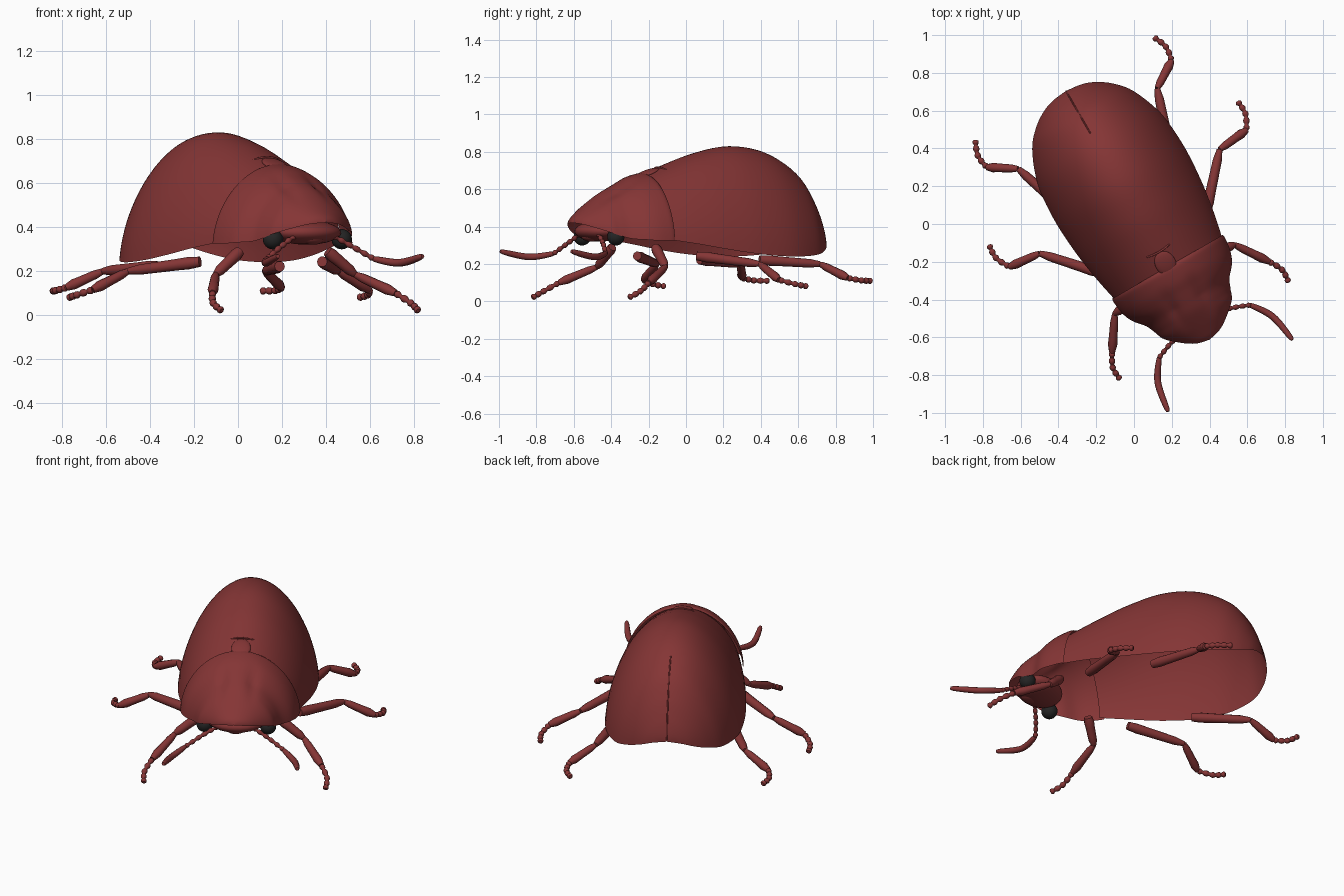
import bpy
import bmesh
from math import sin, cos, pi, radians, exp
from mathutils import Matrix, Vector

cube = bpy.data.objects.get("Cube")
if cube:
    bpy.data.objects.remove(cube)

# The beetle is built facing -y, then turned on the spot
PLACE = Matrix.Rotation(radians(30), 4, 'Z') @ Matrix.Translation((0.04, 0, 0))


def make_material(name, color):
    mat = bpy.data.materials.new(name)
    mat.use_nodes = True
    mat.diffuse_color = color
    mat.node_tree.nodes["Principled BSDF"].inputs["Base Color"].default_value = color
    return mat


RED = make_material("shell_red", (0.235, 0.036, 0.036, 1))
BLACK = make_material("eye_black", (0.018, 0.018, 0.018, 1))


def add_mesh(name, mesh, mat, sharp=40):
    mesh.materials.clear()
    mesh.materials.append(mat)
    for poly in mesh.polygons:
        poly.use_smooth = True
    mesh.set_sharp_from_angle(angle=radians(sharp))
    obj = bpy.data.objects.new(name, mesh)
    bpy.context.collection.objects.link(obj)
    obj.matrix_world = PLACE
    return obj


def spline(points, steps):
    """Catmull-Rom samples through tuples of any length."""
    pts = [points[0]] + list(points) + [points[-1]]
    out = []
    for a, b, c, d in zip(pts, pts[1:], pts[2:], pts[3:]):
        for i in range(steps):
            t = i / steps
            out.append([0.5 * (2 * q + (r - p) * t + (2 * p - 5 * q + 4 * r - s) * t * t
                               + (3 * q - p - 3 * r + s) * t ** 3)
                        for p, q, r, s in zip(a, b, c, d)])
    return out + [list(points[-1])]


def shell(name, stations, lean, shape=None, steps=5, sides=40):
    """Open-bottomed arch; stations hold y, half width, rim height and top height."""
    bm = bmesh.new()
    rings = []
    for y, w, rim, top in spline(stations, steps):
        ring = []
        for k in range(sides + 1):
            a = pi * k / sides
            s = sin(a)
            x = max(w, 0.002) * cos(a) * (1 - lean * s)
            z = rim + (top - rim) * s
            if shape:
                z += shape(x, y) * s
            ring.append(bm.verts.new((x, y, z)))
        rings.append(ring)
    for r0, r1 in zip(rings, rings[1:]):
        for k in range(sides):
            bm.faces.new((r0[k], r1[k], r1[k + 1], r0[k + 1]))
    bm.normal_update()
    if sum(f.normal.z for f in bm.faces) < 0:
        bmesh.ops.reverse_faces(bm, faces=bm.faces)
    mesh = bpy.data.meshes.new(name)
    bm.to_mesh(mesh)
    bm.free()
    return add_mesh(name, mesh, RED)


def ellipsoid(name, center, radii, mat, tilt=0):
    bm = bmesh.new()
    bmesh.ops.create_uvsphere(bm, u_segments=28, v_segments=16, radius=1)
    bm.transform(Matrix.Translation(center) @ Matrix.Rotation(tilt, 4, 'X')
                 @ Matrix.Diagonal((*radii, 1)))
    mesh = bpy.data.meshes.new(name)
    bm.to_mesh(mesh)
    bm.free()
    return add_mesh(name, mesh, mat)


def limb(name, strands, side=1):
    """Each strand is a list of (x, y, z, radius) along one limb segment."""
    curve = bpy.data.curves.new(name, 'CURVE')
    curve.dimensions = '3D'
    curve.bevel_depth = 1
    curve.bevel_resolution = 3
    curve.use_fill_caps = True
    for strand in strands:
        sp = curve.splines.new('POLY')
        sp.points.add(len(strand) - 1)
        for p, (x, y, z, r) in zip(sp.points, strand):
            p.co = (x * side, y, z, 1)
            p.radius = r
    temp = bpy.data.objects.new(name + "_path", curve)
    bpy.context.collection.objects.link(temp)
    bpy.context.view_layer.update()
    mesh = bpy.data.meshes.new_from_object(
        temp.evaluated_get(bpy.context.evaluated_depsgraph_get()))
    bpy.data.objects.remove(temp)
    add_mesh(name, mesh, RED, 60)


def segment(a, b, radii):
    """Straight limb segment with radii spread evenly along it."""
    n = len(radii) - 1
    return [(*Vector(a).lerp(Vector(b), i / n), r) for i, r in enumerate(radii)]


def beads(points, count, radius):
    """Curved chain of rounded joints."""
    path = spline(points, 40)
    n = count * 6
    out = []
    for i in range(n + 1):
        x, y, z = path[round(i / n * (len(path) - 1))]
        out.append((x, y, z, radius * (0.55 + 0.45 * abs(sin(pi * i / 6)))))
    return out


# Wing cases: hollow dome, open underneath
shell("wing_cases", [
    (-0.31, 0.325, 0.33, 0.67), (-0.14, 0.36, 0.305, 0.735),
    (0.04, 0.385, 0.275, 0.795), (0.24, 0.395, 0.25, 0.83),
    (0.44, 0.375, 0.24, 0.80), (0.61, 0.31, 0.25, 0.705),
    (0.70, 0.235, 0.275, 0.59), (0.755, 0.155, 0.305, 0.475),
    (0.78, 0.085, 0.33, 0.40), (0.79, 0.0, 0.345, 0.35)], 0.14)

# Fine seam down the rear of the wing cases
limb("wing_seam", [[(0, y, z, 0.004) for y, z in spline(
    [(0.53, 0.757), (0.61, 0.705), (0.70, 0.59), (0.755, 0.475), (0.788, 0.355)], 6)]])


# Thorax shield: hollow hood with two shallow furrows
def furrows(x, y):
    along = max(0, 1 - abs((y + 0.5) / 0.14))
    return -0.016 * along * exp(-((abs(x) - 0.085) / 0.03) ** 2)


shell("thorax_shield", [
    (-0.285, 0.338, 0.325, 0.68), (-0.31, 0.34, 0.325, 0.685),
    (-0.38, 0.33, 0.325, 0.665), (-0.44, 0.305, 0.33, 0.635),
    (-0.50, 0.255, 0.335, 0.605), (-0.555, 0.23, 0.35, 0.575),
    (-0.61, 0.205, 0.37, 0.535), (-0.68, 0.125, 0.40, 0.48),
    (-0.715, 0.065, 0.415, 0.45), (-0.73, 0.0, 0.42, 0.425)], 0.08, furrows)

# Small plate between the wing cases and the raised fold behind it
ellipsoid("scutellum", (0, -0.265, 0.685), (0.055, 0.075, 0.016), RED, radians(20))
fold = [(i * 0.014, -0.195 + 0.0004 * i * i, 0.718 - 0.0006 * i * i, 0.005)
        for i in range(-5, 6)]
limb("scutellum_fold", [fold])

# Head, mouth and eyes tucked under the hood
ellipsoid("head", (0, -0.555, 0.375), (0.165, 0.125, 0.055), RED)
ellipsoid("mouth", (0, -0.61, 0.35), (0.06, 0.05, 0.03), RED)

LEGS = {  # hip, knee, ankle, toe
    "front": ((0.23, -0.345, 0.29), (0.365, -0.36, 0.185), (0.48, -0.53, 0.10), (0.515, -0.675, 0.02)),
    "middle": ((0.32, -0.14, 0.243), (0.55, 0.115, 0.20), (0.725, 0.133, 0.115), (0.76, 0.288, 0.08)),
    "hind": ((0.32, 0.245, 0.222), (0.425, 0.56, 0.20), (0.565, 0.65, 0.125), (0.545, 0.805, 0.11)),
}

for side, label in ((1, "left"), (-1, "right")):
    ellipsoid(label + "_eye", (0.18 * side, -0.56, 0.345), (0.046, 0.046, 0.046), BLACK)

    # Legs: thick thigh, flaring shin and beaded foot
    for pair, (hip, knee, ankle, toe) in LEGS.items():
        bend = Vector(ankle).lerp(Vector(toe), 0.5) + Vector((0.02, 0, -0.005))
        limb(f"{label}_{pair}_leg", [
            segment(hip, knee, [0.024, 0.029, 0.027, 0.026, 0.025, 0.024, 0.015]),
            segment(knee, ankle, [0.014, 0.021, 0.022, 0.023, 0.025, 0.016]),
            beads([ankle, bend, toe], 5, 0.017)], side)

    # Antennae: beaded base and smooth tapering end
    outer = spline([(0.275, -0.675, 0.257), (0.35, -0.79, 0.238), (0.38, -0.95, 0.268)], 8)
    taper = [(*p, 0.009 + 0.009 * sin(pi * i / 16) ** 0.5 if 0 < i < 16 else 0.009)
             for i, p in enumerate(outer)]
    limb(label + "_antenna", [
        beads([(0.10, -0.62, 0.36), (0.19, -0.645, 0.31), (0.28, -0.68, 0.255)], 6, 0.014),
        taper], side)
